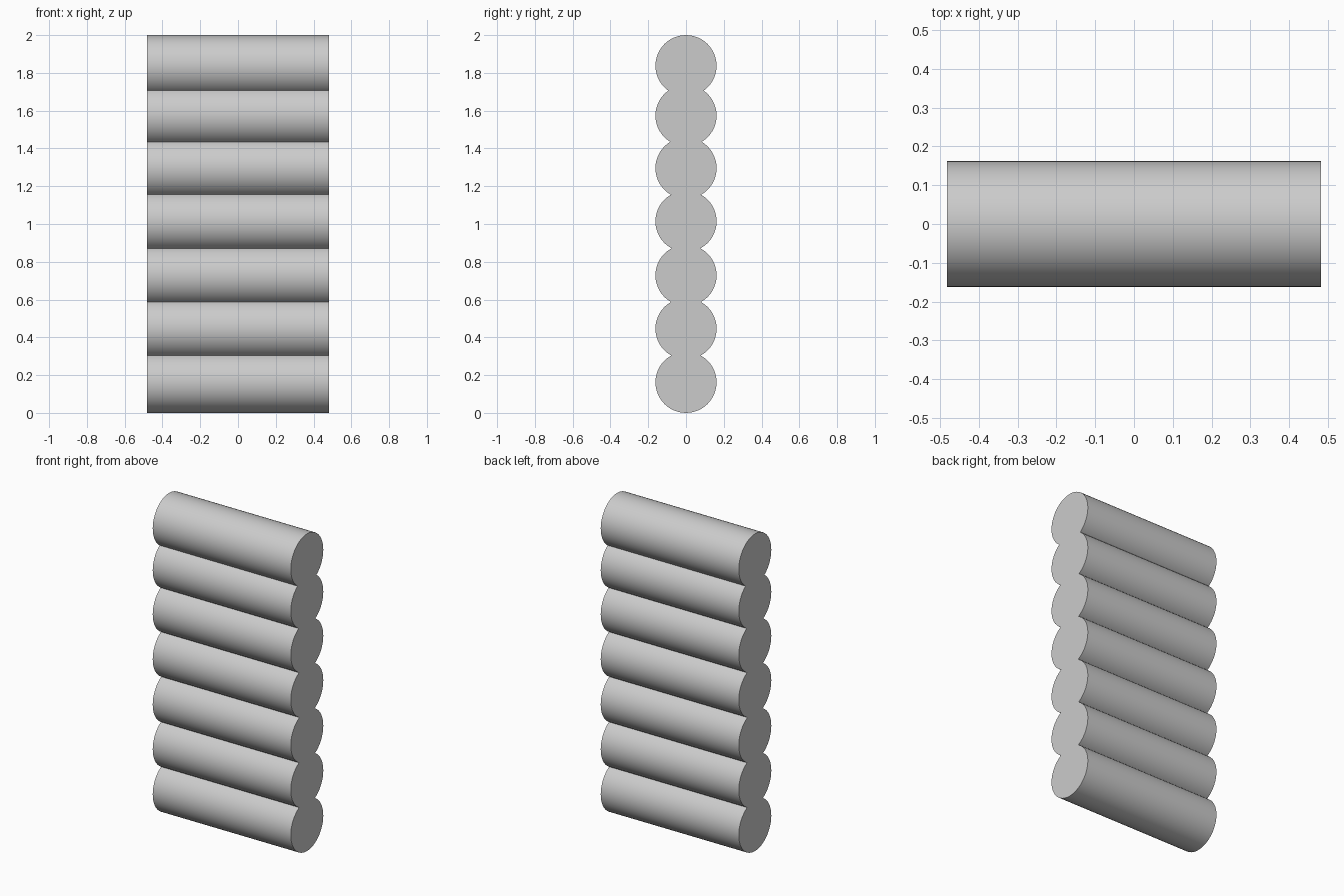
import bpy
import math

if "Cube" in bpy.data.objects:
    bpy.data.objects.remove(bpy.data.objects["Cube"])

RADIUS = 0.162
LENGTH = 0.963
# Log centre heights, bottom to top (slightly uneven stacking)
HEIGHTS = [0.162, 0.446, 0.728, 1.014, 1.296, 1.574, 1.838]


def add_log(name, z):
    bpy.ops.mesh.primitive_cylinder_add(
        vertices=48, radius=RADIUS, depth=LENGTH,
        location=(0, 0, z), rotation=(0, math.pi / 2, 0))
    log = bpy.context.object
    log.name = name
    bpy.ops.object.transform_apply(location=False, rotation=True, scale=True)
    bpy.ops.object.shade_smooth_by_angle(angle=math.radians(30))


# Wall of stacked horizontal logs
for i, z in enumerate(HEIGHTS, 1):
    add_log(f"wall_log_{i}", z)
